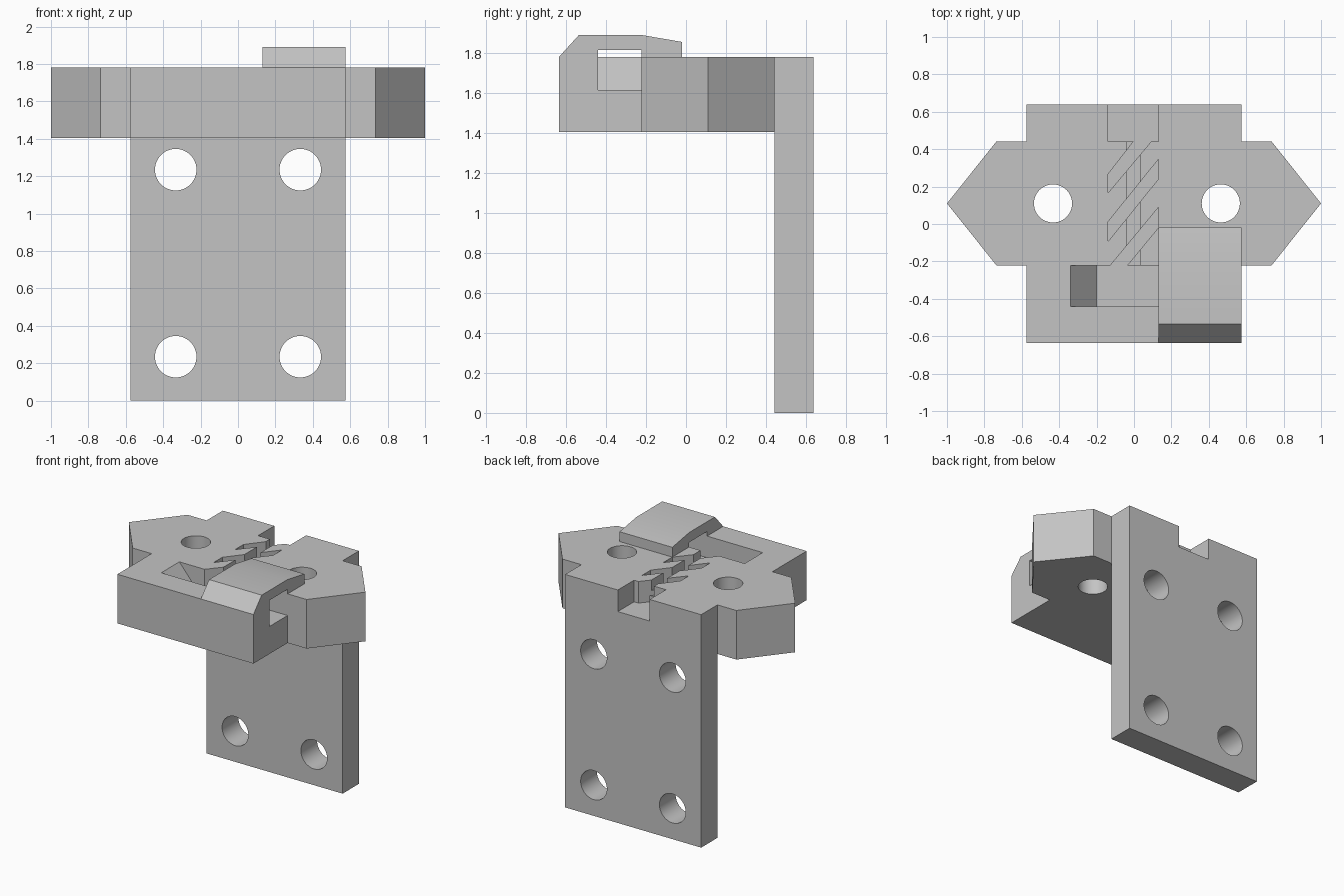
import bpy, bmesh
from mathutils import Vector

cube = bpy.data.objects.get("Cube")
if cube:
    bpy.data.objects.remove(cube, do_unlink=True)

grey = bpy.data.materials.new("plain grey")
grey.use_nodes = True
COLOUR = (0.55, 0.55, 0.55, 1)
grey.diffuse_color = COLOUR
grey.node_tree.nodes["Principled BSDF"].inputs["Base Color"].default_value = COLOUR

# Maps a 2D profile point and a depth to 3D, by extrusion axis
PLACE = {
    "x": lambda u, v, d: Vector((d, u, v)),
    "y": lambda u, v, d: Vector((u, d, v)),
    "z": lambda u, v, d: Vector((u, v, d)),
}


def prism(name, axis, profile, start, end):
    """Extrude a 2D profile along an axis."""
    bm = bmesh.new()
    place = PLACE[axis]
    face = bm.faces.new([bm.verts.new(place(u, v, start)) for u, v in profile])
    moved = bmesh.ops.extrude_face_region(bm, geom=[face])["geom"]
    verts = [g for g in moved if isinstance(g, bmesh.types.BMVert)]
    bmesh.ops.translate(bm, verts=verts, vec=place(0, 0, end - start))
    bmesh.ops.recalc_face_normals(bm, faces=bm.faces)
    mesh = bpy.data.meshes.new(name)
    bm.to_mesh(mesh)
    bm.free()
    mesh.materials.append(grey)
    obj = bpy.data.objects.new(name, mesh)
    bpy.context.collection.objects.link(obj)
    return obj


def rect(u0, u1, v0, v1):
    return [(u0, v0), (u1, v0), (u1, v1), (u0, v1)]


def circle(u, v, radius, sides=48):
    spoke = Vector((radius, 0, 0))
    from mathutils import Matrix
    tau = 6.283185307
    ring = [Matrix.Rotation(tau * i / sides, 3, "Z") @ spoke for i in range(sides)]
    return [(u + p.x, v + p.y) for p in ring]


def combine(target, tool, operation):
    """Apply an exact boolean and discard the tool."""
    tool.hide_render = True
    mod = target.modifiers.new(operation.lower(), "BOOLEAN")
    mod.operation = operation
    mod.solver = "EXACT"
    mod.object = tool
    bpy.context.view_layer.objects.active = target
    bpy.ops.object.modifier_apply(modifier=mod.name)
    bpy.data.objects.remove(tool, do_unlink=True)


HALF, BACK, FRONT = 0.575, 0.638, -0.635
INNER, LIP = 0.442, -0.222
BOTTOM, TOP, FLOOR = 1.405, 1.78, 1.615
LEFT, RIGHT = -0.14, 0.13

# Mounting plate and shelf as one L-shaped section
bracket = prism("mounting_bracket", "x",
                [(BACK, 0), (BACK, TOP), (FRONT, TOP), (FRONT, BOTTOM),
                 (INNER, BOTTOM), (INNER, 0)], -HALF, HALF)

# Pointed side wings
wings = prism("side_wings", "z",
              [(-1, 0.11), (-0.735, LIP), (0.735, LIP),
               (1, 0.11), (0.735, INNER), (-0.735, INNER)], BOTTOM, TOP)
combine(bracket, wings, "UNION")

# Overhanging clamp hook
hook = prism("clamp_hook", "x",
             [(FRONT, 1.5), (FRONT, TOP), (-0.535, 1.89), (-0.225, 1.89),
              (-0.02, 1.855), (-0.02, 1.5)], RIGHT, HALF)
combine(bracket, hook, "UNION")

# Slot under the hook with a ramped end
cutters = [prism("ramped_slot", "y",
                 [(-0.37, 1.815), (-0.2, FLOOR), (0.7, FLOOR), (0.7, 1.815)],
                 -0.44, LIP)]

# Notch through the plate's upper edge
cutters.append(prism("rear_notch", "z", rect(LEFT, RIGHT, INNER, 0.7), FLOOR, 1.9))

# Slanted grooves
grooves = [
    [(0.02, 0.47), (LEFT, 0.265), (LEFT, 0.165), (0.116, 0.47)],
    [(RIGHT, 0.345), (LEFT, 0.01), (LEFT, -0.095), (RIGHT, 0.24)],
    [(RIGHT, 0.088), (-0.15, -0.25), (-0.06, -0.25), (RIGHT, -0.02)],
]
for outline in grooves:
    cutters.append(prism("slanted_groove", "z", outline, FLOOR, 1.85))

# Shallower channel joining the grooves
cutters.append(prism("centre_channel", "z", rect(-0.04, 0.033, -0.24, 0.46), 1.7, 1.86))

# Screw holes in the plate and shelf
for x in (-0.333, 0.333):
    for z in (0.235, 1.235):
        cutters.append(prism("plate_hole", "y", circle(x, z, 0.111), 0.3, 0.8))
for x in (-0.433, 0.464):
    cutters.append(prism("shelf_hole", "z", circle(x, 0.11, 0.102), 1.3, 1.95))

for cutter in cutters:
    combine(bracket, cutter, "DIFFERENCE")

# Smooth hole walls, crisp edges elsewhere
bpy.ops.object.select_all(action="DESELECT")
bracket.select_set(True)
bpy.context.view_layer.objects.active = bracket
bpy.ops.object.shade_smooth_by_angle(angle=0.35)
